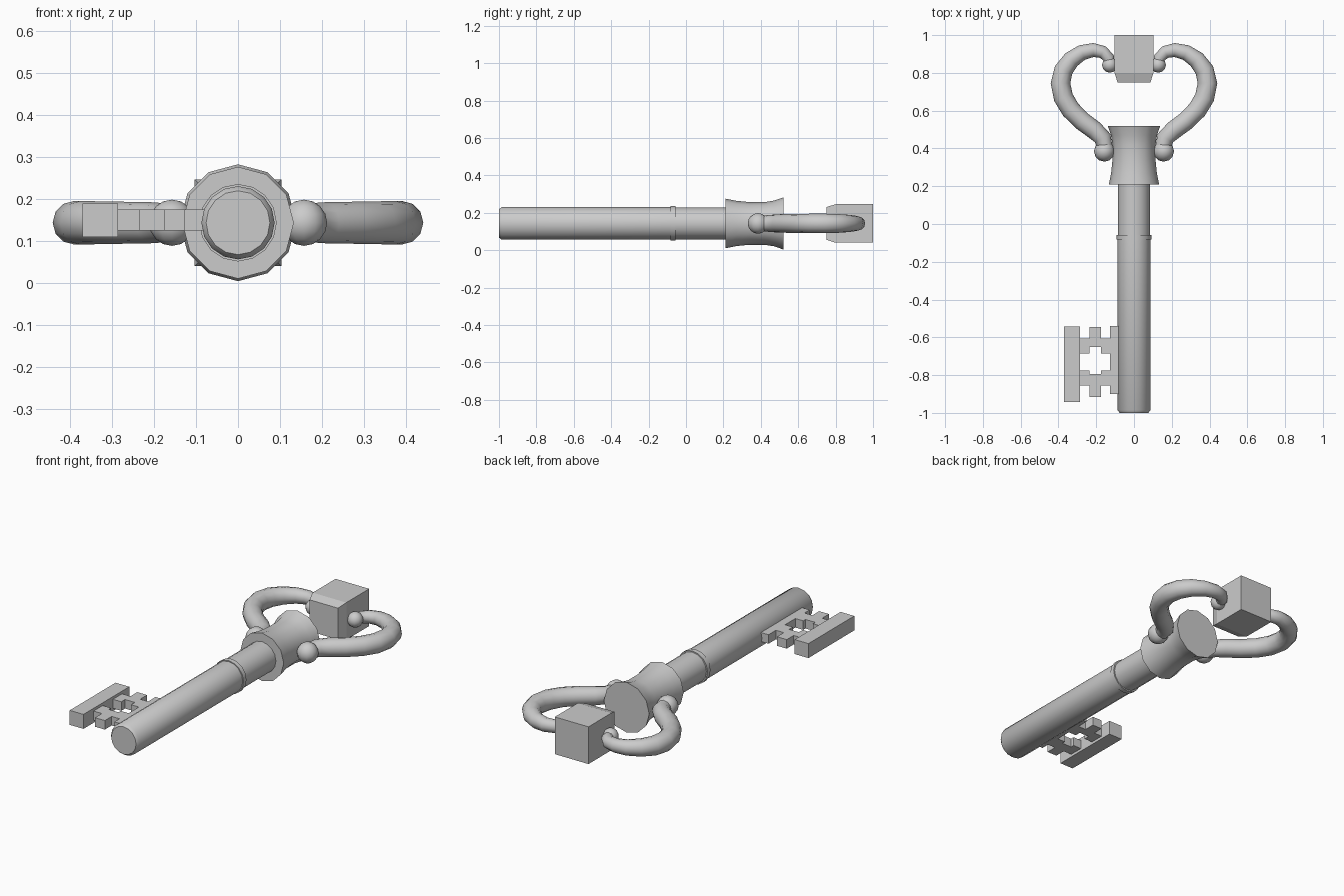
import bpy, bmesh, math
from mathutils import Vector

if "Cube" in bpy.data.objects:
    bpy.data.objects.remove(bpy.data.objects["Cube"])

ZC = 0.143  # height of the key's long axis


def finish(name, bm, smooth=True, angle=40):
    bmesh.ops.recalc_face_normals(bm, faces=bm.faces[:])
    me = bpy.data.meshes.new(name)
    bm.to_mesh(me)
    bm.free()
    ob = bpy.data.objects.new(name, me)
    bpy.context.collection.objects.link(ob)
    if smooth:
        bpy.ops.object.select_all(action='DESELECT')
        ob.select_set(True)
        bpy.context.view_layer.objects.active = ob
        bpy.ops.object.shade_smooth_by_angle(angle=math.radians(angle))
    return ob


def skin(bm, rings):
    for a, b in zip(rings, rings[1:]):
        n = len(a)
        for i in range(n):
            bm.faces.new((a[i], a[(i + 1) % n], b[(i + 1) % n], b[i]))
    bm.faces.new(rings[0])
    bm.faces.new(rings[-1])


def lathe(name, profile, sides, angle=40):
    # profile of (y, radius) turned around the key axis
    bm = bmesh.new()
    rings = []
    for y, r in profile:
        rings.append([bm.verts.new((r * math.sin(math.tau * i / sides), y,
                                    ZC - r * math.cos(math.tau * i / sides)))
                      for i in range(sides)])
    skin(bm, rings)
    return finish(name, bm, angle=angle)


def box(name, x0, x1, y0, y1, h):
    bm = bmesh.new()
    bmesh.ops.create_cube(bm, size=1)
    for v in bm.verts:
        v.co = ((x0 + x1) / 2 + v.co.x * (x1 - x0),
                (y0 + y1) / 2 + v.co.y * (y1 - y0), ZC + 0.006 + v.co.z * h)
    return finish(name, bm, smooth=False)


def ball(name, x, y, r):
    bm = bmesh.new()
    bmesh.ops.create_uvsphere(bm, u_segments=12, v_segments=8, radius=r)
    bmesh.ops.translate(bm, verts=bm.verts, vec=(x, y, ZC))
    return finish(name, bm, angle=60)


# Shaft with ring, and flared collar
lathe("shaft", [(-1, 0.076), (-0.985, 0.087), (-0.083, 0.087), (-0.083, 0.092),
                (-0.057, 0.092), (-0.057, 0.085), (0.24, 0.085)], 16)
lathe("collar", [(0.21, 0.133), (0.27, 0.121), (0.34, 0.114), (0.42, 0.114),
                 (0.47, 0.122), (0.52, 0.139)], 12, angle=100)

# Heart-shaped bow arms: x, y, radius along the path
path = [(0.15, 0.39, 0.04), (0.166, 0.455, 0.046), (0.21, 0.497, 0.049),
        (0.275, 0.545, 0.05), (0.335, 0.605, 0.051), (0.374, 0.67, 0.052),
        (0.389, 0.745, 0.052), (0.373, 0.815, 0.05), (0.332, 0.87, 0.046),
        (0.275, 0.908, 0.041), (0.215, 0.921, 0.037), (0.165, 0.91, 0.034),
        (0.135, 0.88, 0.031), (0.13, 0.84, 0.028)]
for side, s in (("left", -1), ("right", 1)):
    pts = [Vector((s * x, y, ZC)) for x, y, r in path]
    bm = bmesh.new()
    rings = []
    for i, p in enumerate(pts):
        t = (pts[min(i + 1, len(pts) - 1)] - pts[max(i - 1, 0)]).normalized()
        n = Vector((-t.y, t.x, 0))
        r = path[i][2]
        rings.append([bm.verts.new(p + n * r * math.cos(a) + Vector((0, 0, r * math.sin(a))))
                      for a in (math.tau * k / 12 for k in range(12))])
    skin(bm, rings)
    finish("bow_arm_" + side, bm, angle=60)
    ball("bow_lower_ball_" + side, s * 0.157, 0.385, 0.055)
    ball("bow_upper_ball_" + side, s * 0.128, 0.842, 0.041)

# Crown block with tapered inner end
bm = bmesh.new()
rings = [[bm.verts.new((sx * w, y, ZC + sz * w))
          for sx, sz in ((-1, -1), (1, -1), (1, 1), (-1, 1))]
         for y, w in ((0.75, 0.087), (0.80, 0.103), (1.0, 0.103))]
skin(bm, rings)
finish("crown_block", bm, smooth=False)

# Key bit: outer bar, inner bar and two notched bridges
box("bit_outer_bar", -0.37, -0.286, -0.943, -0.542, 0.08)
box("bit_inner_bar", -0.127, -0.07, -0.90, -0.54, 0.05)
for name, y0, y1, m0, m1 in (("front", -0.855, -0.775, -0.915, -0.795),
                             ("back", -0.685, -0.605, -0.652, -0.545)):
    box(f"bit_{name}_bridge_outer", -0.286, -0.235, y0, y1, 0.05)
    box(f"bit_{name}_bridge_tab", -0.235, -0.175, m0, m1, 0.05)
    box(f"bit_{name}_bridge_inner", -0.175, -0.127, y0, y1, 0.05)
